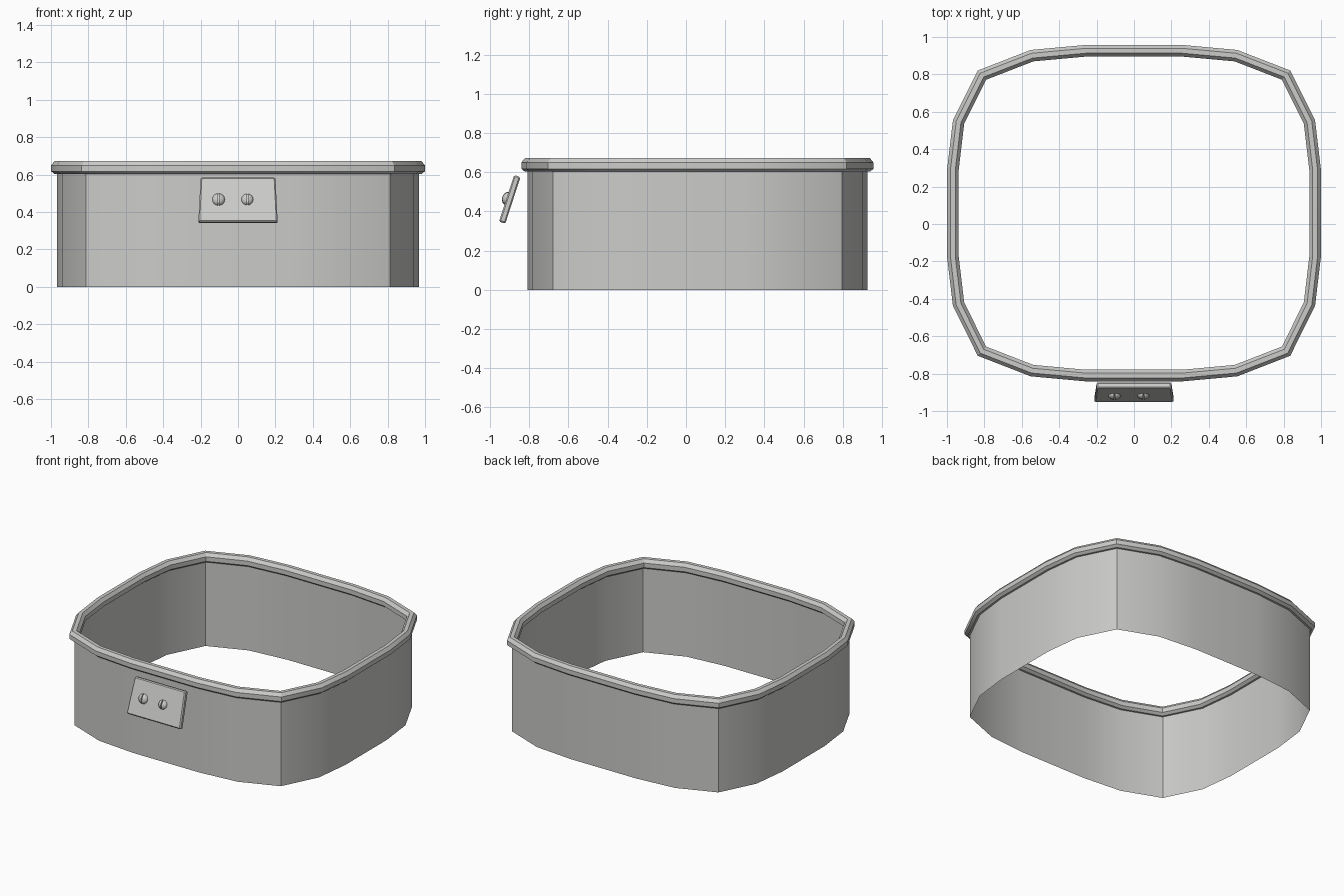
import bpy, bmesh, math
from mathutils import Matrix, Vector

cube = bpy.data.objects.get("Cube")
if cube:
    bpy.data.objects.remove(cube)

GREY = (0.6, 0.6, 0.59, 1)
metal = bpy.data.materials.new("light_grey_metal")
metal.use_nodes = True
metal.diffuse_color = GREY
bsdf = next(n for n in metal.node_tree.nodes if n.type == "BSDF_PRINCIPLED")
bsdf.inputs["Base Color"].default_value = GREY


def finish(name, bm, matrix=None):
    mesh = bpy.data.meshes.new(name)
    bm.to_mesh(mesh)
    bm.free()
    mesh.materials.append(metal)
    obj = bpy.data.objects.new(name, mesh)
    bpy.context.collection.objects.link(obj)
    if matrix:
        obj.matrix_world = matrix
    bpy.ops.object.select_all(action="DESELECT")
    obj.select_set(True)
    bpy.context.view_layer.objects.active = obj
    bpy.ops.object.shade_smooth_by_angle(angle=math.radians(30))
    return obj


# Rounded-square outline: one quadrant mirrored into four
CENTRE_Y = 0.058
quadrant = [(0.968, 0.235), (0.938, 0.487), (0.813, 0.738), (0.545, 0.842), (0.26, 0.868)]
flipped = [(-x, y) for x, y in reversed(quadrant)]
upper = quadrant + flipped
outline = [Vector(p) for p in upper + [(-x, -y) for x, y in upper]]
COUNT = len(outline)


def offset_ring(bm, distance, z):
    """Ring of vertices moved outward from the outline with mitred corners."""
    ring = []
    for i, p in enumerate(outline):
        a = (p - outline[i - 1]).normalized()
        b = (outline[(i + 1) % COUNT] - p).normalized()
        na, nb = Vector((a.y, -a.x)), Vector((b.y, -b.x))
        q = p + (na + nb) * distance / (1 + na.dot(nb))
        ring.append(bm.verts.new((q.x, q.y + CENTRE_Y, z)))
    return ring


def bridge(bm, lower, higher):
    for i in range(COUNT):
        j = (i + 1) % COUNT
        bm.faces.new((lower[i], lower[j], higher[j], higher[i]))


# Open sheet wall
bm = bmesh.new()
bridge(bm, offset_ring(bm, 0, 0), offset_ring(bm, 0, 0.625))
finish("wall", bm)

# Rolled rim with an eight-sided section
bm = bmesh.new()
half = [(0.013, 0.603), (0.031, 0.618), (0.031, 0.65), (0.013, 0.672)]
section = half + [(-d, z) for d, z in reversed(half)]
rings = [offset_ring(bm, d, z) for d, z in section]
for k, ring in enumerate(rings):
    bridge(bm, ring, rings[(k + 1) % len(rings)])
bmesh.ops.recalc_face_normals(bm, faces=bm.faces)
finish("rim", bm)

# Tilted plate, slightly wider at its lower edge
tilt = Matrix.Translation((0, -0.9, 0.462)) @ Matrix.Rotation(math.radians(72), 4, "X")
THICK = 0.034
bm = bmesh.new()
bmesh.ops.create_cube(bm, size=1)
for v in bm.verts:
    width = 0.4 if v.co.y > 0 else 0.424
    v.co = (v.co.x * width, v.co.y * 0.25, v.co.z * THICK)
bmesh.ops.bevel(bm, geom=bm.edges[:], offset=0.007, segments=1, affect="EDGES")
finish("mounting_plate", bm, tilt)

# Domed screw heads, each split by an upright slot
for name, x, radius in (("right_screw", -0.104, 0.034), ("left_screw", 0.05, 0.032)):
    bm = bmesh.new()
    bmesh.ops.create_uvsphere(bm, u_segments=20, v_segments=10, radius=radius)
    bmesh.ops.bisect_plane(bm, geom=bm.verts[:] + bm.edges[:] + bm.faces[:],
                           plane_co=(0, 0, 0), plane_no=(0, 0, -1), clear_outer=True)
    bmesh.ops.scale(bm, vec=(1, 1, 0.7), verts=bm.verts)
    for side in (-1, 1):
        bmesh.ops.bisect_plane(bm, geom=bm.verts[:] + bm.edges[:] + bm.faces[:],
                               plane_co=(side * 0.003, 0, 0), plane_no=(1, 0, 0))
    slot = [f for f in bm.faces if abs(f.calc_center_median().x) < 0.003]
    bmesh.ops.delete(bm, geom=slot, context="FACES")
    rims = [e for e in bm.edges if e.is_boundary and all(abs(v.co.x) < 0.0031 for v in e.verts)]
    walls = bmesh.ops.extrude_edge_only(bm, edges=rims)["geom"]
    for v in walls:
        if isinstance(v, bmesh.types.BMVert):
            v.co.z = max(0, v.co.z - 0.012)
    finish(name, bm, tilt @ Matrix.Translation((x, 0, THICK / 2 - 0.001)))
